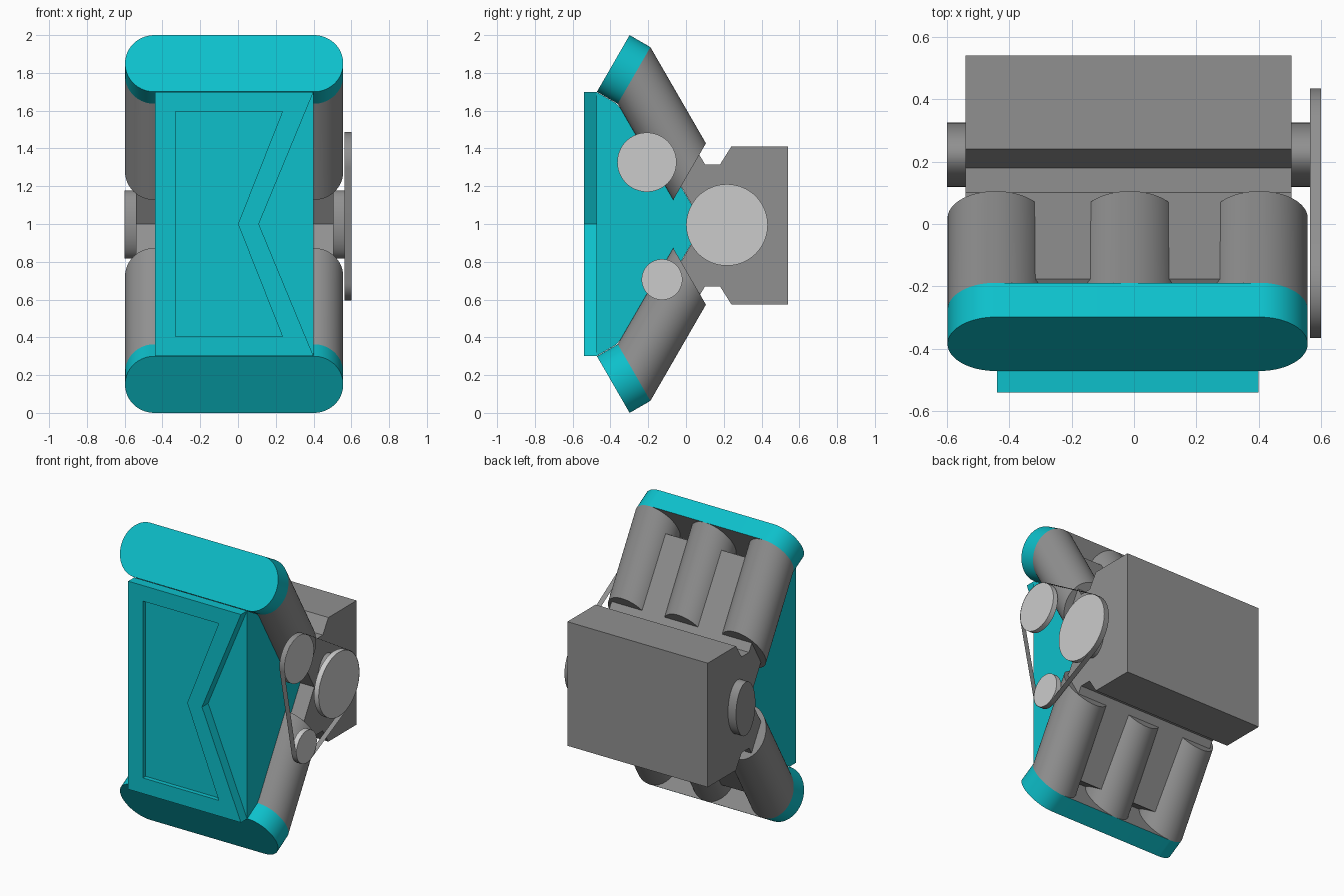
import bpy, bmesh
from math import cos, sin, pi, radians
from mathutils import Vector

if "Cube" in bpy.data.objects:
    bpy.data.objects.remove(bpy.data.objects["Cube"])


def material(name, rgb):
    m = bpy.data.materials.new(name)
    m.diffuse_color = (*rgb, 1)
    m.use_nodes = True
    m.node_tree.nodes["Principled BSDF"].inputs["Base Color"].default_value = m.diffuse_color
    return m


teal = material("teal", (0.004, 0.53, 0.60))
iron = material("dark_grey", (0.28, 0.28, 0.28))


def loft(name, rings, mat=None, caps=True, smooth=False):
    """Join equal-length closed rings of points with quads, capping both ends."""
    bm = bmesh.new()
    vs = [[bm.verts.new(p) for p in ring] for ring in rings]
    n = len(vs[0])
    for a, b in zip(vs, vs[1:]):
        for i in range(n):
            j = (i + 1) % n
            bm.faces.new((a[i], a[j], b[j], b[i]))
    if caps:
        bm.faces.new(vs[0])
        bm.faces.new(vs[-1])
    bmesh.ops.recalc_face_normals(bm, faces=bm.faces)
    me = bpy.data.meshes.new(name)
    bm.to_mesh(me)
    bm.free()
    ob = bpy.data.objects.new(name, me)
    bpy.context.collection.objects.link(ob)
    if mat:
        me.materials.append(mat)
    if smooth:
        bpy.ops.object.select_all(action='DESELECT')
        ob.select_set(True)
        bpy.context.view_layer.objects.active = ob
        bpy.ops.object.shade_smooth_by_angle(angle=radians(30))
    return ob


def side_prism(name, yz, x0, x1, **kw):
    return loft(name, [[(x, y, z) for y, z in yz] for x in (x0, x1)], **kw)


def ellipse(cy, cz, ry, rz, n=64):
    return [(cy + ry * cos(2 * pi * i / n), cz + rz * sin(2 * pi * i / n)) for i in range(n)]


def mirrored(half):
    """Close an upper half profile with its reflection about z = 1."""
    return half + [(y, 2 - z) for y, z in reversed(half) if abs(z - 1) > 1e-4]


# Crankcase with the two bank arms (the lower rear edge sits slightly lower)
arm = [(0.18, 1.315), (0.101, 1.315), (-0.177, 1.79), (-0.321, 1.71), (0.09, 1.0)]
profile = mirrored([(0.54, 1.41), (0.24, 1.41)] + arm)
profile = [(y, z - 0.015 if z < 0.7 and y > 0.1 else z) for y, z in profile]
side_prism("engine_block", profile, -0.54, 0.505, mat=iron)

# Cylinder banks: head cover and three slanted cylinders each
RX, RP = 0.155, 0.173
XS = (-0.443, -0.014, 0.402)
for label, s in (("upper", 1), ("lower", -1)):
    across = Vector((0, 0.5, 0.866 * s))      # along the cover, in the side plane
    normal = Vector((0, 0.866, -0.5 * s))     # through the cover
    axis = Vector((0, 0.5, -0.866 * s))       # along the cylinders
    top = Vector((0, -0.385, 1 + 0.85 * s))   # middle of the outer cover face
    base = top + normal * 0.127

    def oval(origin, x0, x1, n=48):
        pts = []
        for i in range(n + 1):                # right half
            a = -pi / 2 + pi * i / n
            pts.append(origin + Vector((x1 + RX * cos(a), 0, 0)) + across * RP * sin(a))
        for i in range(n + 1):                # left half
            a = pi / 2 + pi * i / n
            pts.append(origin + Vector((x0 + RX * cos(a), 0, 0)) + across * RP * sin(a))
        if x0 == x1:                          # drop the doubled points of a full ellipse
            pts = pts[:n] + pts[n + 1:-1]
        return pts

    cover = loft(label + "_head_cover", [oval(top, XS[0], XS[2]), oval(base, XS[0], XS[2])],
                 mat=teal, smooth=True)
    cover.data.materials.append(iron)         # grey underside of the cover
    cover.data.polygons[-1].material_index = 1
    for k, x in enumerate(XS):
        loft(f"{label}_cylinder_{k + 1}", [oval(base, x, x), oval(base + axis * 0.588, x, x)],
             mat=iron, smooth=True)

# Wedge housing filling the valley between the banks
side_prism("valley_housing", mirrored([(-0.475, 1.7), (-0.368, 1.638), (-0.06, 1.255), (0.09, 1.0)]),
           -0.44, 0.40, mat=teal)

# Notched front plate with a shallow recess
outer = [(-0.44, 1.7), (0.40, 1.7), (0.11, 1.0), (0.40, 0.3), (-0.44, 0.3)]
inner = [(-0.33, 1.595), (0.235, 1.595), (0.0, 1.0), (0.235, 0.405), (-0.33, 0.405)]
loft("front_plate", [[(x, y, z) for x, z in ring] for ring, y in
                     ((outer, -0.475), (outer, -0.54), (inner, -0.54), (inner, -0.51))],
     mat=teal)

# Crankshaft stubs
for label, x0, x1 in (("left", -0.6, -0.54), ("right", 0.505, 0.566)):
    side_prism(label + "_crank_stub", ellipse(0.222, 0.997, 0.103, 0.18), x0, x1,
               mat=iron, smooth=True)

# Pulleys
pulleys = {"crank_pulley": (0.217, 0.995, 0.218),
           "upper_pulley": (-0.207, 1.327, 0.159),
           "lower_pulley": (-0.127, 0.706, 0.110)}
rim = []
for name, (y, z, r) in pulleys.items():
    rim += ellipse(y, z, r, r)
    side_prism(name, ellipse(y, z, r - 0.002, r - 0.002), 0.565, 0.6, smooth=True)


# Thin belt wrapped around the pulleys: open ribbon on their convex hull
def half_hull(points):
    h = []
    for p in points:
        while len(h) > 1 and ((h[-1][0] - h[-2][0]) * (p[1] - h[-2][1])
                              - (h[-1][1] - h[-2][1]) * (p[0] - h[-2][0])) <= 0:
            h.pop()
        h.append(p)
    return h[:-1]


rim.sort()
hull = half_hull(rim) + half_hull(rim[::-1])
side_prism("drive_belt", hull, 0.565, 0.6, mat=iron, caps=False, smooth=True)
